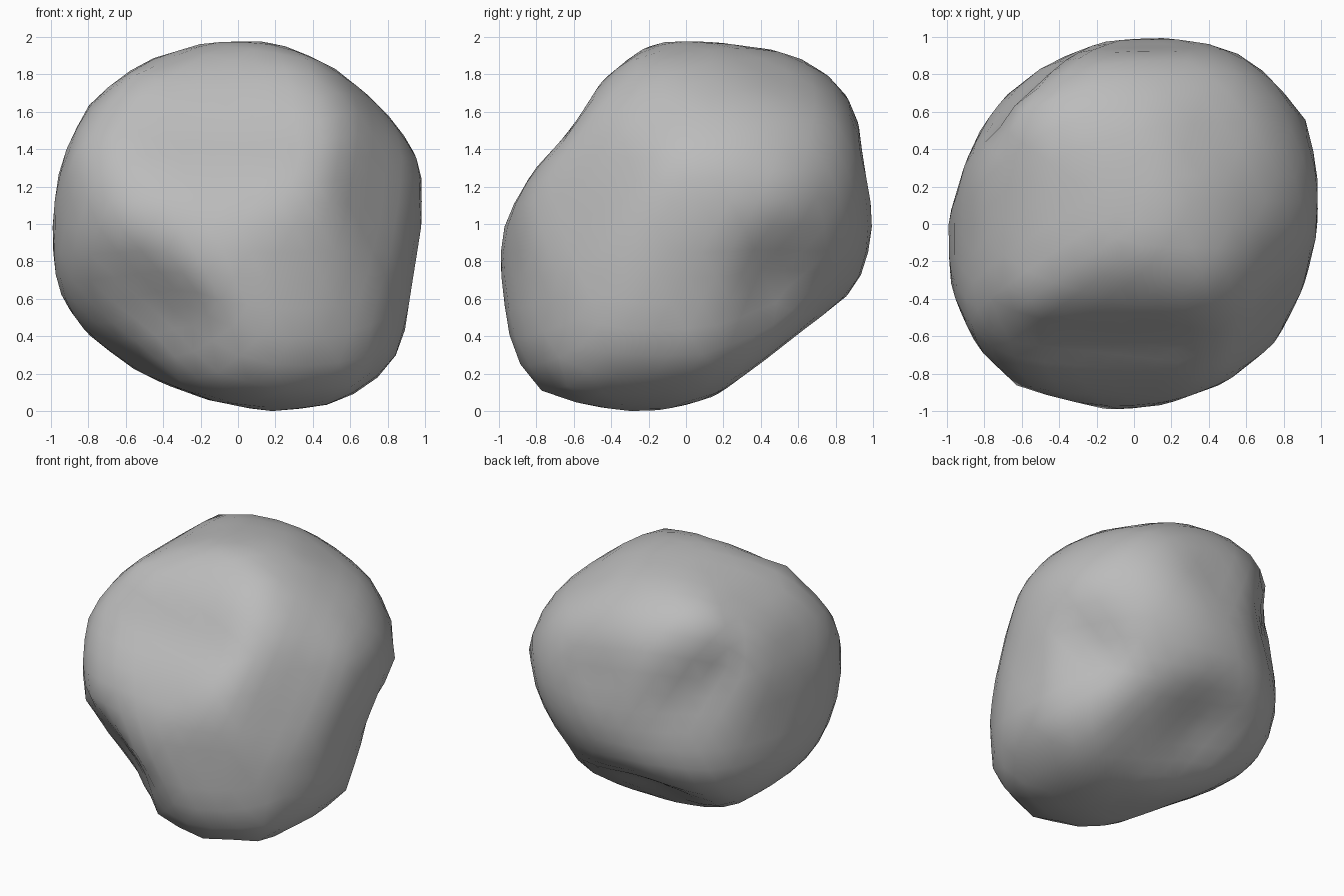
import bpy
import bmesh
from math import atan2, sin, cos, radians, hypot, tau
from mathutils import Vector

if "Cube" in bpy.data.objects:
    bpy.data.objects.remove(bpy.data.objects["Cube"], do_unlink=True)

# Outline radii every 20 degrees, each with a heading and a tilt
OUTLINES = [
    (-90, 0, [.98, 1.05, 1, 1, 1.01, 1, 1.02, 1.04, 1.01,
              1, 1.03, .99, .94, .94, 1.01, 1.09, 1.13, .985]),
    (0, 0, [1.01, 1.01, 1.17, 1.08, 1, 1.02, .9, .805, .87,
            .99, 1.05, 1.26, 1.1, 1.02, .92, .83, .84, .98]),
    (-90, 90, [.99, 1.04, 1.13, 1.08, 1.02, .99, .98, .99, .96,
               1, 1.04, 1.08, 1.08, 1.02, .98, .98, .99, .97]),
    (-45, 30, [1.07, 1.13, 1.12, 1.11, 1.17, 1.11, 1.04, 1.09, 1.11,
               1.1, .98, .98, 1.2, 1.25, 1.14, 1.16, 1.03, .92]),
    (135, 30, [1.1, 1.17, .95, .92, 1, 1.02, 1, 1.05, 1.12,
               1.12, .98, .93, .85, .86, 1, 1, 1.01, 1.05]),
    (45, -30, [.95, .93, 1.2, 1.17, 1.04, 1, 1, .96, .9,
               .93, 1.08, 1.21, 1.3, 1.05, .93, .95, 1.04, 1.04]),
]

# Shallow hollows: direction, depth and angular width
HOLLOWS = [
    (Vector((-.45, -.6, -.45)), .07, .5),
    (Vector((.8, .4, -.45)), .05, .5),
    (Vector((-.15, .55, -.65)), .06, .45),
]


def outline_radius(radii, angle):
    """Distance to the straight-sided outline at an angle."""
    step = tau / len(radii)
    index, rest = divmod(angle % tau, step)
    a = radii[int(index) % len(radii)]
    b = radii[(int(index) + 1) % len(radii)]
    return a * b * sin(step) / (a * sin(rest) + b * sin(step - rest))


def rock_limit(direction):
    """Furthest reach inside every outline, and the outline part that sets it."""
    reach = []
    for view, (heading, tilt, radii) in enumerate(OUTLINES):
        h, t = radians(heading), radians(tilt)
        across = Vector((-sin(h), cos(h), 0))
        upward = Vector((-cos(h) * sin(t), -sin(h) * sin(t), cos(t)))
        u, v = direction.dot(across), direction.dot(upward)
        length = hypot(u, v)
        if length > 0.01:
            angle = atan2(v, u)
            sector = round(angle / tau * len(radii)) % len(radii)
            reach.append((outline_radius(radii, angle) / length, (view, sector)))
    return min(reach)


def hollow_factor(direction):
    factor = 1
    for centre, depth, width in HOLLOWS:
        factor -= depth * max(0, 1 - direction.angle(centre) / width)
    return factor


# Rock body: a sphere carved to the outlines
bm = bmesh.new()
bmesh.ops.create_icosphere(bm, subdivisions=4, radius=1)
bm.verts.index_update()
directions = [v.co.normalized() for v in bm.verts]
limits = []
outline_parts = {}
for i, d in enumerate(directions):
    limit, part = rock_limit(d)
    limits.append(limit * hollow_factor(d))
    outline_parts.setdefault(part, []).append(i)

# Soften the ridges, keeping each part of an outline touched by one point
radii = list(limits)
for _ in range(6):
    softened = []
    for v in bm.verts:
        near = [radii[e.other_vert(v).index] for e in v.link_edges]
        mixed = 0.7 * radii[v.index] + 0.3 * sum(near) / len(near)
        softened.append(min(mixed, limits[v.index]))
    radii = softened
    for members in outline_parts.values():
        rim = max(members, key=lambda i: radii[i] / limits[i])
        radii[rim] = limits[rim]

# Stand the rock on the ground
for v, d, r in zip(bm.verts, directions, radii):
    v.co = d * r
ground = min(v.co.z for v in bm.verts)
bmesh.ops.translate(bm, verts=bm.verts, vec=(0, 0, -ground))

mesh = bpy.data.meshes.new("rock")
bm.to_mesh(mesh)
bm.free()
mesh.shade_smooth()
rock = bpy.data.objects.new("rock", mesh)
bpy.context.collection.objects.link(rock)

# Plain stone colour
stone = bpy.data.materials.new("stone_grey")
stone.use_nodes = True
grey = (0.5, 0.5, 0.5, 1)
stone.diffuse_color = grey
stone.node_tree.nodes["Principled BSDF"].inputs["Base Color"].default_value = grey
mesh.materials.append(stone)
